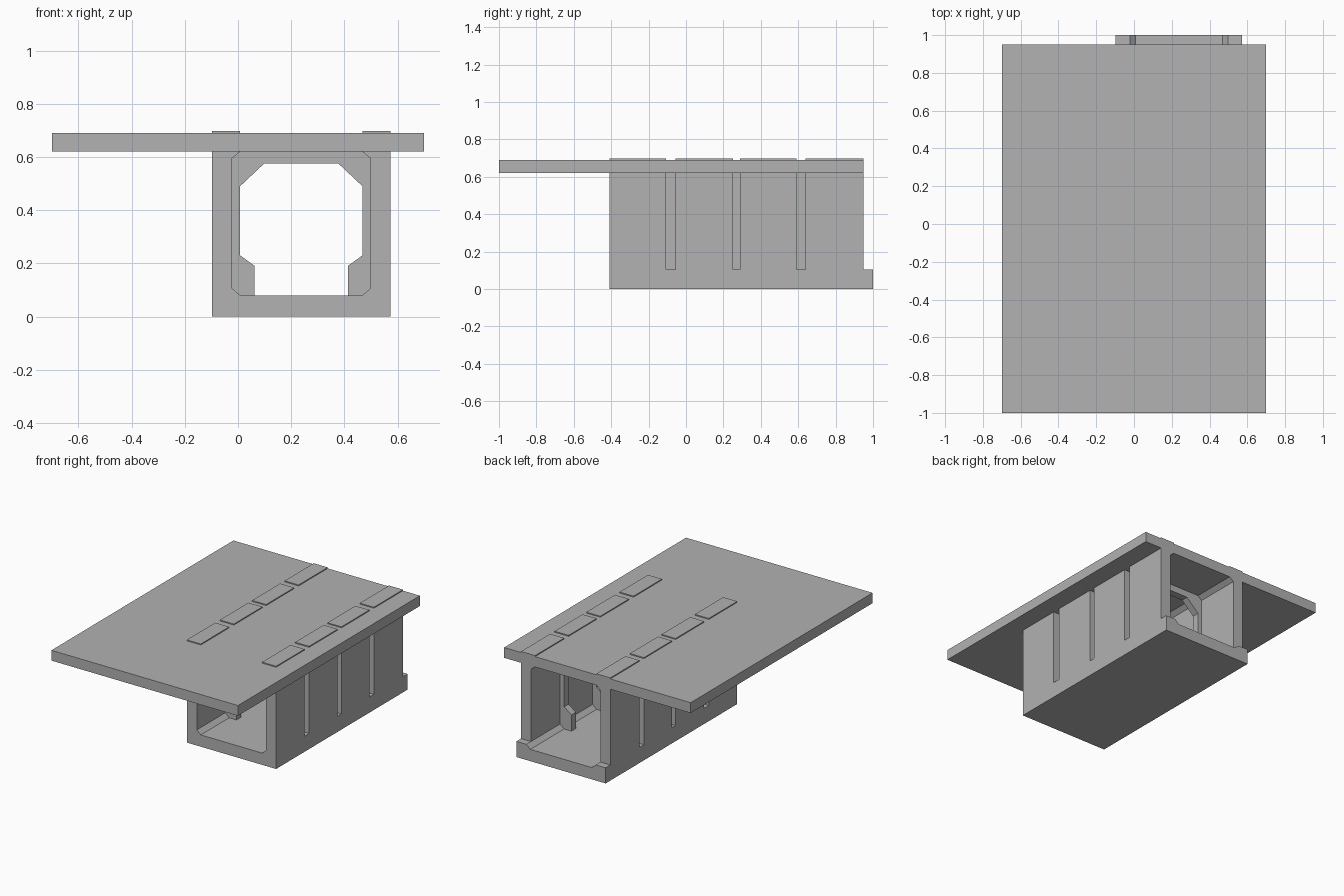
import bpy, bmesh

if "Cube" in bpy.data.objects:
    bpy.data.objects.remove(bpy.data.objects["Cube"])

CX = 0.238  # centre line of the box section

concrete = bpy.data.materials.new("concrete_grey")
concrete.diffuse_color = (0.445, 0.445, 0.445, 1)
concrete.use_nodes = True
concrete.node_tree.nodes["Principled BSDF"].inputs["Base Color"].default_value = concrete.diffuse_color


def extrude_y(name, profile, y0, y1):
    """Extrude a closed x-z profile along y."""
    bm = bmesh.new()
    face = bm.faces.new([bm.verts.new((x, y0, z)) for x, z in profile])
    res = bmesh.ops.extrude_face_region(bm, geom=[face])
    verts = [v for v in res["geom"] if isinstance(v, bmesh.types.BMVert)]
    bmesh.ops.translate(bm, verts=verts, vec=(0, y1 - y0, 0))
    bmesh.ops.recalc_face_normals(bm, faces=bm.faces)
    mesh = bpy.data.meshes.new(name)
    bm.to_mesh(mesh)
    bm.free()
    mesh.materials.append(concrete)
    obj = bpy.data.objects.new(name, mesh)
    bpy.context.collection.objects.link(obj)
    return obj


def side(half, s):
    """Place a half profile left (-1) or right (+1) of the centre line."""
    return [(CX + s * x, z) for x, z in half]


def symmetric(half):
    """Close a half profile with its mirror image."""
    return side(half, 1) + side(half[::-1], -1)


# Top deck slab
extrude_y("deck_slab", [(-0.7, 0.62), (0.7, 0.62), (0.7, 0.69), (-0.7, 0.69)], -1.0, 0.95)

# Trough floor with low curbs, running past the walls at the back
extrude_y("floor_trough",
          symmetric([(0.335, 0.0), (0.335, 0.106), (0.26, 0.106), (0.23, 0.08)]),
          -0.41, 1.0)

# Wall panels with top haunch, and the raised pads over each panel
gaps = [(-0.106, -0.056), (0.25, 0.29), (0.59, 0.638)]
edges = [-0.41] + [y for gap in gaps for y in gap] + [0.95]
wall = [(0.26, 0.106), (0.335, 0.106), (0.335, 0.62), (0.23, 0.62), (0.26, 0.595)]
pad = [(0.23, 0.69), (0.335, 0.69), (0.335, 0.697), (0.23, 0.697)]
for i in range(0, len(edges), 2):
    for s, label in ((-1, "left"), (1, "right")):
        extrude_y(f"wall_panel_{label}_{i // 2}", side(wall, s), edges[i], edges[i + 1])
        extrude_y(f"top_pad_{label}_{i // 2}", side(pad, s), edges[i], edges[i + 1])

# Inner stiffening frames closing the gaps between panels
frame = [(0.14, 0.575), (0.23, 0.49), (0.23, 0.23), (0.175, 0.19), (0.175, 0.08),
         (0.23, 0.08), (0.26, 0.106), (0.26, 0.62)]
for i, (y0, y1) in enumerate(gaps):
    extrude_y(f"inner_frame_{i}", symmetric(frame), y0, y1)
